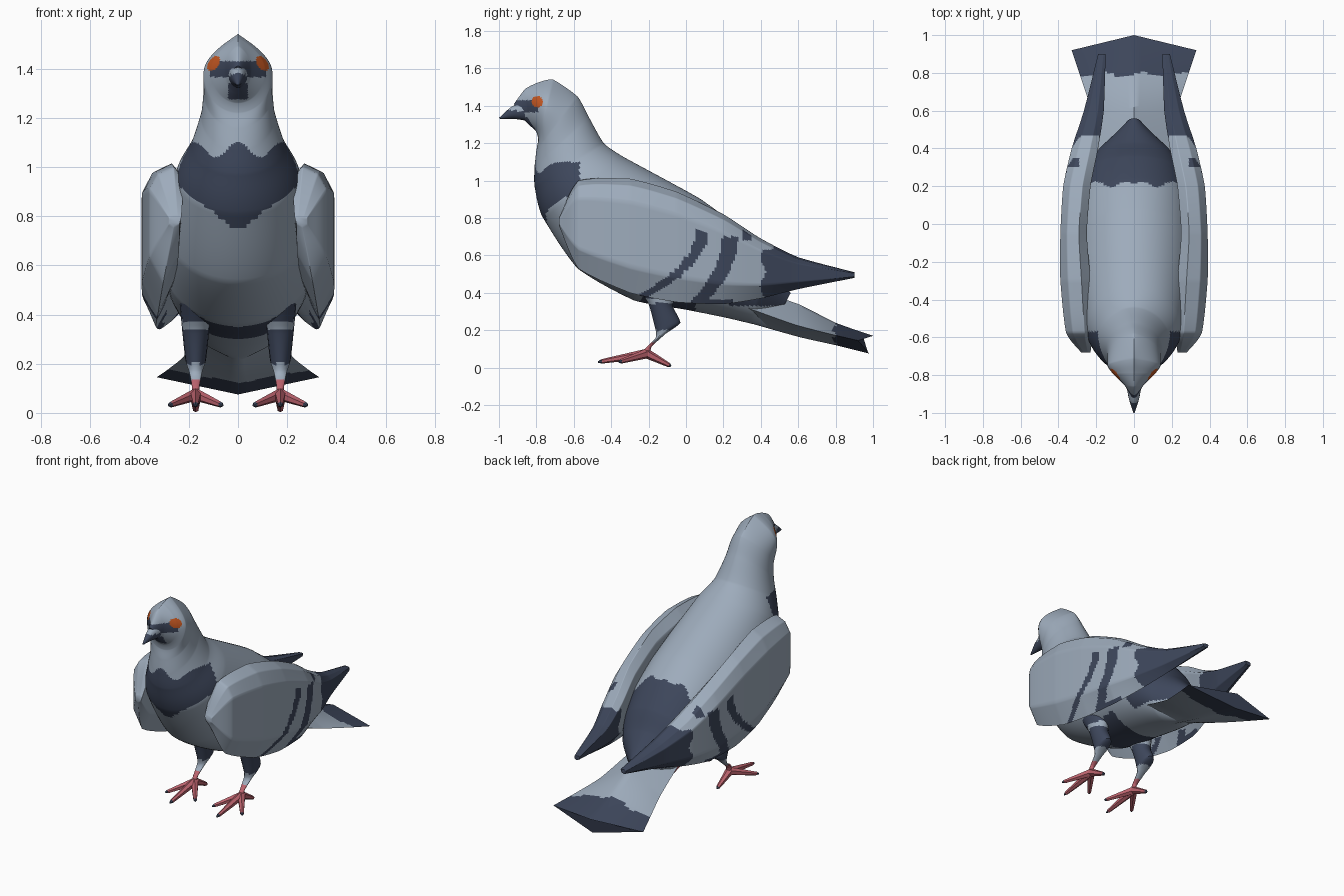
import bpy, bmesh, math
from mathutils import Vector as V

if "Cube" in bpy.data.objects:
    bpy.data.objects.remove(bpy.data.objects["Cube"])


def material(name, rgb):
    m = bpy.data.materials.new(name)
    m.diffuse_color = (*rgb, 1)
    m.use_nodes = True
    m.node_tree.nodes["Principled BSDF"].inputs["Base Color"].default_value = m.diffuse_color
    return m


MATS = [material("light grey", (0.34, 0.41, 0.50)), material("dark slate", (0.047, 0.062, 0.105)),
        material("orange", (0.52, 0.09, 0.015)), material("pink", (0.50, 0.125, 0.155))]
GREY, DARK, ORANGE, PINK = range(4)


def finish(name, bm, rule, angle=40):
    bmesh.ops.recalc_face_normals(bm, faces=bm.faces)
    for f in bm.faces:
        f.material_index = rule(f.calc_center_median())
    me = bpy.data.meshes.new(name)
    bm.to_mesh(me)
    bm.free()
    for m in MATS:
        me.materials.append(m)
    ob = bpy.data.objects.new(name, me)
    bpy.context.collection.objects.link(ob)
    bpy.ops.object.select_all(action='DESELECT')
    ob.select_set(True)
    bpy.context.view_layer.objects.active = ob
    bpy.ops.object.shade_smooth_by_angle(angle=math.radians(angle))


def between(a, b, c, d, t):
    """Point from b to c, halfway between a straight line and a smooth curve."""
    curve = (b + (c - a) * (t / 2) + (a * 2 - b * 5 + c * 4 - d) * (t * t / 2)
             + (b * 3 - a - c * 3 + d) * (t ** 3 / 2))
    return curve.lerp(b.lerp(c, t), .5)


def loft(name, rings, rule, sub, angle=40):
    """Skin a list of equal rings."""
    fine, last = [], len(rings) - 1
    for i in range(last):
        four = [rings[max(0, i - 1)], rings[i], rings[i + 1], rings[min(last, i + 2)]]
        for s in range(sub):
            fine.append([between(*p, s / sub) for p in zip(*four)])
    fine.append(rings[-1])
    bm = bmesh.new()
    vs = [[bm.verts.new(p) for p in r] for r in fine]
    n = len(vs[0])
    for r0, r1 in zip(vs, vs[1:]):
        for k in range(n):
            bm.faces.new((r0[k], r0[(k + 1) % n], r1[(k + 1) % n], r1[k]))
    bm.faces.new(vs[0])
    bm.faces.new(vs[-1])
    finish(name, bm, rule, angle)


def oval(top, bottom, w, n, x=0, peak=1):
    """Oval ring from its top and bottom point in the side view and its half width.
    A peak above 1 narrows the upper half to a ridge."""
    t, b = V((x, *top)), V((x, *bottom))
    ring = []
    for k in range(n):
        a = 2 * math.pi * k / n
        s = math.sin(a)
        if math.cos(a) > 0:
            s = math.copysign(abs(s) ** peak, s)
        ring.append((t + b) / 2 + (t - b) / 2 * math.cos(a) + V((w * s, 0, 0)))
    return ring


def polygon(points, k):
    """Ring through corner points, each side cut into k pieces."""
    return [p.lerp(q, s / k) for p, q in zip(points, points[1:] + points[:1]) for s in range(k)]


# Body with head and neck: top point, bottom point, half width, ridge
BODY = [((-.92, 1.41), (-.88, 1.34), .02, 1), ((-.86, 1.49), (-.84, 1.30), .053, 1.4),
        ((-.79, 1.525), (-.80, 1.26), .11, 1.9), ((-.71, 1.54), (-.79, 1.22), .14, 2.2),
        ((-.58, 1.45), (-.80, 1.16), .14, 1.6), ((-.52, 1.34), (-.81, 1.07), .15, 1.2),
        ((-.44, 1.20), (-.81, .97), .19, 1.1), ((-.34, 1.13), (-.77, .81), .25, 1),
        ((-.10, 1.00), (-.58, .53), .30, 1), ((.08, .90), (-.28, .36), .31, 1),
        ((.24, .78), (.00, .31), .29, 1), ((.36, .65), (.20, .27), .25, 1),
        ((.43, .54), (.35, .235), .19, 1), ((.56, .40), (.46, .21), .05, 1)]


def body_rule(c):
    x, y, z = abs(c.x), c.y, c.z
    if x > .04 and math.hypot(y + .795, z - 1.422) < .03:
        return ORANGE                                   # eye
    if y < -.79 and 1.365 < z < 1.43:
        return DARK                                     # stripe through the face
    if y < -.8 and 1.275 < z < 1.34 and x < .04:
        return DARK                                     # chin
    if y < -.57 and .74 + .75 * x < z < 1.07 + .03 * math.cos(x * 35):
        return DARK                                     # breast patch
    if y > .21 + .015 * math.sin(x * 40) and z > .33:
        return DARK                                     # rump
    if -.24 < y < .05 and z < .39:
        return DARK                                     # belly band
    return GREY


loft("body", [oval(t, b, w, 96, 0, p) for t, b, w, p in BODY], body_rule, 18, 50)

# Beak with a pale base on top
loft("beak", [oval((-.87, 1.43), (-.85, 1.32), .04, 16), oval((-.94, 1.39), (-.92, 1.33), .026, 16),
              oval((-1.0, 1.335), (-.995, 1.33), .004, 16)],
     lambda c: GREY if c.z > 1.375 and c.y > -.95 else DARK, 8)

# Tail: diamond section that fans out; top, bottom, then side point and half width
TAIL = [((.30, .44), (.30, .25), (.30, .33), .17), ((.60, .34), (.60, .165), (.58, .23), .22),
        ((.80, .24), (.80, .12), (.77, .18), .28), ((1.0, .17), (.98, .075), (.92, .145), .33)]
loft("tail", [polygon([V((0, *t)), V((w, *s)), V((0, *b)), V((-w, *s))], 8) for t, b, s, w in TAIL],
     lambda c: DARK if c.y > .79 + .012 * math.sin(c.x * 30) else GREY, 16, 50)

# Wings: y, top, bottom, inner x, outer x
WING = [(-.68, .80, .76, .23, .28), (-.575, 1.0, .53, .22, .36), (-.30, 1.01, .40, .23, .39),
        (-.05, .94, .35, .25, .39), (.20, .82, .34, .23, .375), (.40, .69, .37, .19, .33),
        (.60, .59, .42, .16, .265), (.90, .51, .48, .15, .19)]


def wing_rule(c):
    x, y, z = abs(c.x), c.y, c.z
    if y > (.41 if z < .63 else .46) + .015 * math.sin(z * 40):
        return DARK                                     # wing tip
    if x > .29:
        if z < .73 and abs(y - .085 + 2.6 * (.73 - z) ** 2) < .035:
            return DARK                                 # front bar
        if z < .70 and abs(y - .235 + 1.4 * (.70 - z) ** 2) < .043:
            return DARK                                 # rear bar
        if .30 < y < .35 and z > .68:
            return DARK                                 # small spot
    return DARK if z < .365 and .02 < y < .25 else GREY


def wing_ring(y, zt, zb, xi, xo, side):
    d, h = xo - xi, zt - zb
    pts = [(xi + .3 * d, zt), (xi + .75 * d, zt - .06 * h), (xo, zt - .19 * h), (xo, zt - .78 * h),
           (xi + .6 * d, zb), (xi + .15 * d, zb + .25 * h), (xi, zt - .1 * h)]
    return polygon([V((side * x, y, z)) for x, z in pts], 14)


# Legs: back point, front point, half width
LEG = [((-.05, .42), (-.28, .46), .065), ((-.07, .33), (-.20, .34), .055), ((-.03, .24), (-.16, .19), .042),
       ((-.11, .18), (-.165, .155), .027), ((-.185, .11), (-.22, .10), .015), ((-.19, .06), (-.24, .06), .018)]
# Toe tips: sideways offset from the foot, y, z
TOES = [(0, -.47, .03), (.11, -.36, .03), (-.11, -.36, .03), (0, -.08, .008)]


def leg_rule(c):
    if c.z < .135:
        return PINK
    return DARK if .20 < c.z < .345 or c.z > .375 else GREY


def spike(name, a, b, r0, r1, colour):
    """Tapered six-sided rod from a to b."""
    bm = bmesh.new()
    bmesh.ops.create_cone(bm, cap_ends=True, segments=6, radius1=r0, radius2=r1, depth=(b - a).length)
    bmesh.ops.rotate(bm, verts=bm.verts, matrix=(b - a).to_track_quat('Z', 'Y').to_matrix())
    bmesh.ops.translate(bm, verts=bm.verts, vec=(a + b) / 2)
    finish(name, bm, lambda c: colour)


for side, label in ((1, "left"), (-1, "right")):
    loft("wing_" + label, [wing_ring(*s, side) for s in WING], wing_rule, 20, 75)
    loft("leg_" + label, [oval(*s, 16, side * .172) for s in LEG], leg_rule, 8)
    hub = V((side * .172, -.21, .075))
    for i, (dx, y, z) in enumerate(TOES):
        tip = V((side * .172 + dx, y, z))
        mid = hub.lerp(tip, .92)
        spike(f"toe_{label}_{i}", hub, mid, .026, .012, PINK)
        spike(f"claw_{label}_{i}", mid, tip, .012, .004, DARK)
